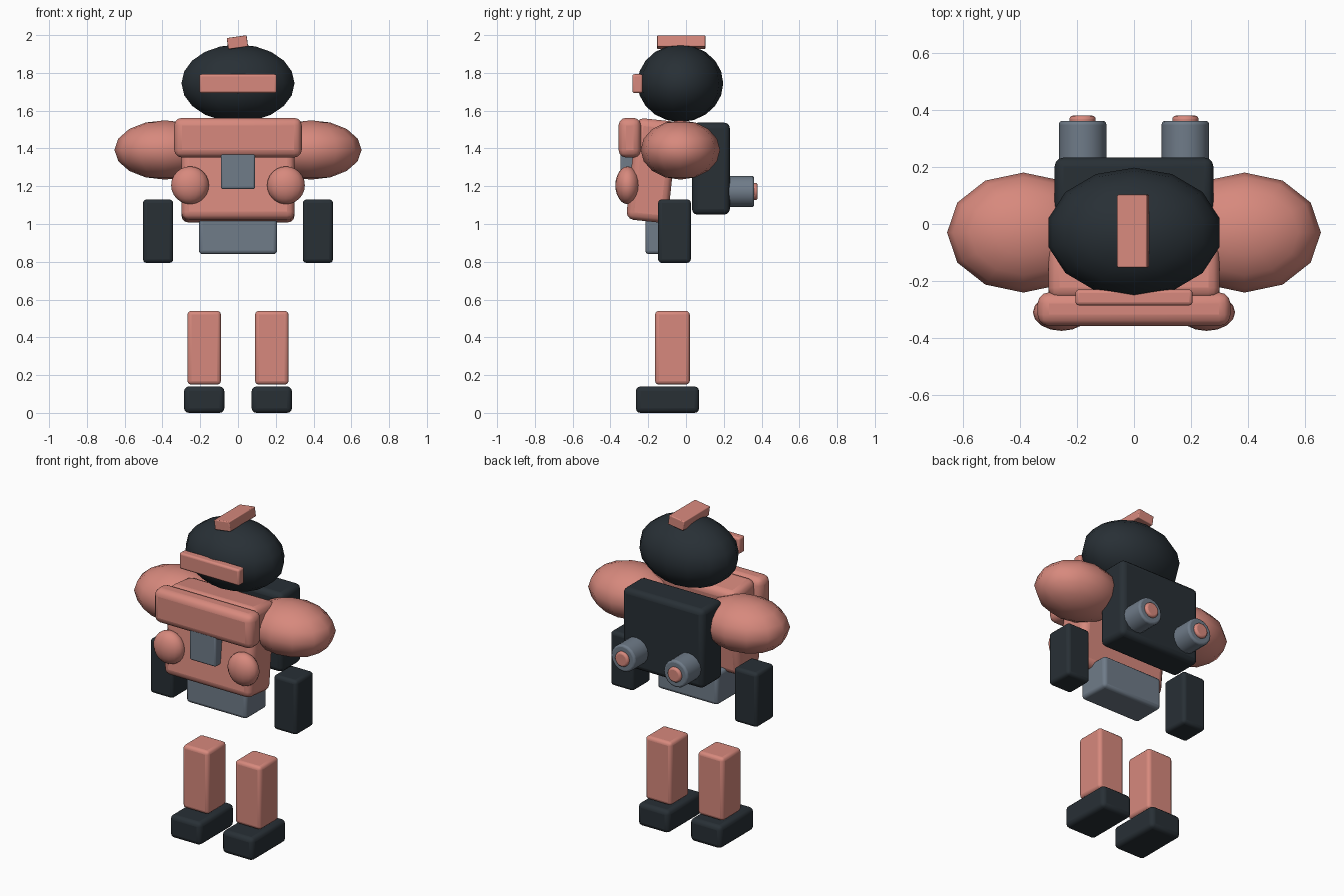
import bpy
import bmesh
from math import radians
from mathutils import Matrix, Vector

cube = bpy.data.objects.get("Cube")
if cube:
    bpy.data.objects.remove(cube, do_unlink=True)


def make_material(name, rgb):
    mat = bpy.data.materials.new(name)
    mat.use_nodes = True
    color = (*rgb, 1.0)
    mat.diffuse_color = color
    mat.node_tree.nodes["Principled BSDF"].inputs["Base Color"].default_value = color
    return mat


CORAL = make_material("coral", (0.68, 0.25, 0.205))
CHARCOAL = make_material("charcoal", (0.021, 0.029, 0.036))
STEEL = make_material("steel grey", (0.16, 0.20, 0.25))


def finish(name, bm, loc, mat, rot=(0, 0, 0), bevel=0.0):
    """Turn a bmesh into a smooth-shaded object, with rounded edges if asked."""
    mesh = bpy.data.meshes.new(name)
    bm.to_mesh(mesh)
    bm.free()
    mesh.materials.append(mat)
    obj = bpy.data.objects.new(name, mesh)
    obj.location = loc
    obj.rotation_euler = [radians(a) for a in rot]
    bpy.context.collection.objects.link(obj)
    if bevel:
        mod = obj.modifiers.new("rounded edges", "BEVEL")
        mod.width = bevel
        mod.segments = 3
        mod.limit_method = "ANGLE"
    bpy.ops.object.select_all(action="DESELECT")
    obj.select_set(True)
    bpy.context.view_layer.objects.active = obj
    bpy.ops.object.shade_smooth_by_angle(angle=radians(40))
    return obj


def box(name, loc, size, mat, bevel=0.02, rot=(0, 0, 0)):
    bm = bmesh.new()
    bmesh.ops.create_cube(bm, size=1, matrix=Matrix.Diagonal((*size, 1)))
    return finish(name, bm, loc, mat, rot, bevel)


def ellipsoid(name, loc, radii, mat, segments=12, rings=8):
    bm = bmesh.new()
    bmesh.ops.create_uvsphere(bm, u_segments=segments, v_segments=rings, radius=1,
                              matrix=Matrix.Diagonal((*radii, 1)))
    return finish(name, bm, loc, mat)


def rear_cylinder(name, loc, radius, length, mat, bevel):
    """Cylinder lying along y."""
    bm = bmesh.new()
    bmesh.ops.create_cone(bm, cap_ends=True, segments=16, radius1=radius,
                          radius2=radius, depth=length,
                          matrix=Matrix.Rotation(radians(90), 4, "X"))
    return finish(name, bm, loc, mat, bevel=bevel)


# Head with visor and tilted crest
ellipsoid("head", (0, -0.03, 1.745), (0.307, 0.227, 0.205), CHARCOAL, 14, 10)
box("visor", (0, -0.257, 1.743), (0.41, 0.055, 0.1), CORAL, 0.012)
box("head_crest", (-0.003, -0.025, 1.962), (0.106, 0.255, 0.06), CORAL, 0.005, (0, -8, 0))

# Body, leaning slightly back
box("torso", (0, -0.18, 1.283), (0.6, 0.22, 0.54), CORAL, 0.04, (-6, 0, 0))
box("chest_plate", (0, -0.298, 1.457), (0.675, 0.118, 0.21), CORAL, 0.04)
box("belly_panel", (0, -0.31, 1.29), (0.18, 0.075, 0.21), STEEL, 0.01)
box("pelvis", (0, -0.113, 0.94), (0.414, 0.205, 0.2), STEEL, 0.02)

# Backpack
box("backpack", (0, 0.132, 1.293), (0.555, 0.2, 0.487), CHARCOAL, 0.03)

# Mirrored parts
for side, s in (("left", 1), ("right", -1)):
    ellipsoid(side + "_shoulder", (s * 0.387, -0.03, 1.392), (0.267, 0.21, 0.157), CORAL)
    ellipsoid(side + "_chest_pod", (s * 0.254, -0.309, 1.205), (0.1, 0.065, 0.1), CORAL, 16, 12)
    box(side + "_forearm", (s * 0.423, -0.061, 0.962), (0.16, 0.174, 0.336), CHARCOAL)
    box(side + "_shin", (s * 0.179, -0.072, 0.345), (0.177, 0.184, 0.39), CORAL)
    box(side + "_foot", (s * 0.179, -0.098, 0.07), (0.213, 0.335, 0.14), CHARCOAL, 0.025)
    rear_cylinder(side + "_thruster", (s * 0.18, 0.278, 1.172), 0.083, 0.166, STEEL, 0.012)
    rear_cylinder(side + "_thruster_core", (s * 0.18, 0.354, 1.172), 0.046, 0.05, CORAL, 0.012)
